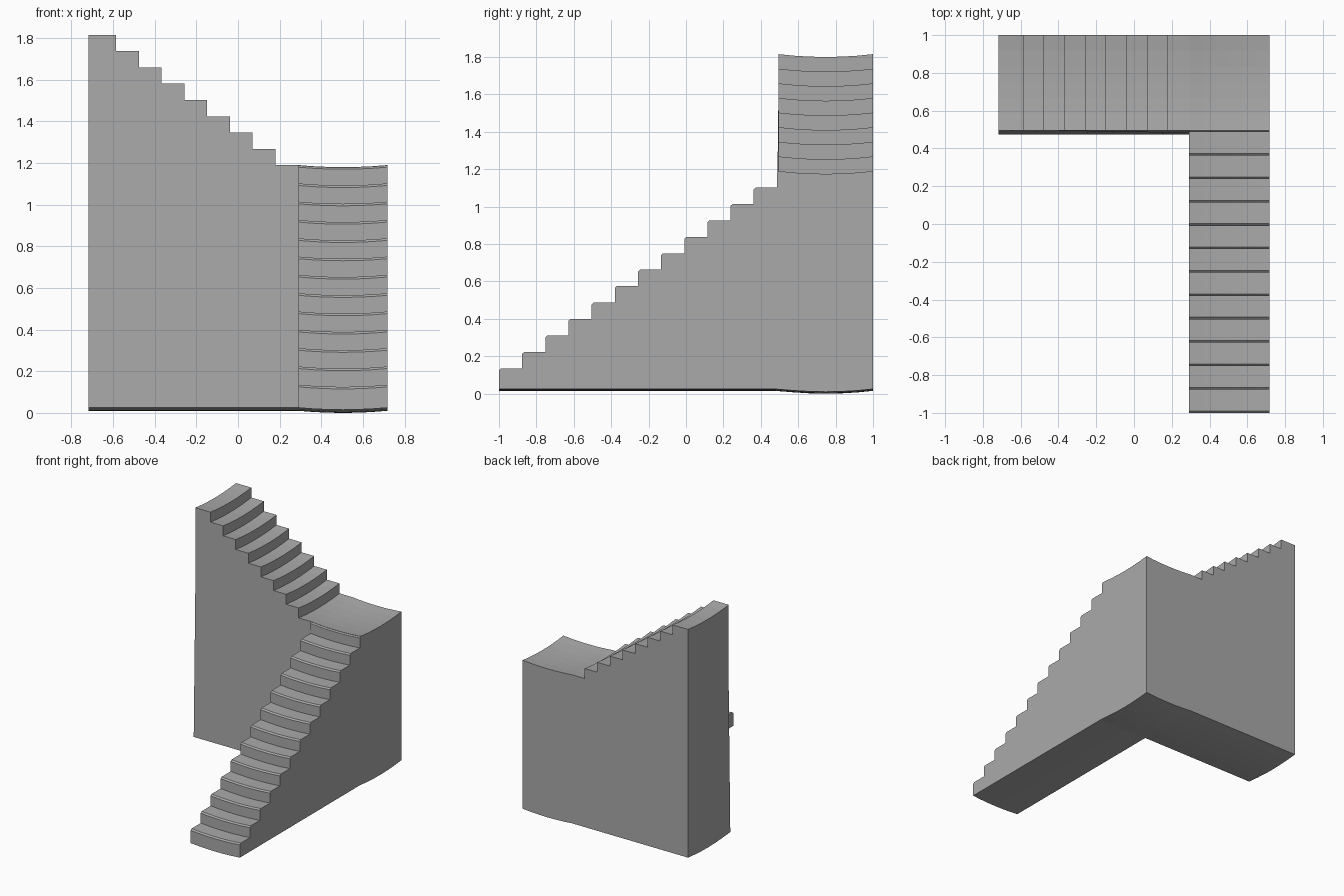
import bpy
import bmesh

cube = bpy.data.objects.get("Cube")
if cube:
    bpy.data.objects.remove(cube, do_unlink=True)

X_IN, X_OUT, X_END = 0.29, 0.717, -0.717
Y_IN, Y_OUT, Y_FRONT = 0.495, 1.0, -1.0
BASE, LANDING, TOP = 0.025, 1.19, 1.815
SEG = 6

stone = bpy.data.materials.new("grey_stone")
stone.use_nodes = True
stone.diffuse_color = (0.4, 0.4, 0.4, 1)
stone.node_tree.nodes["Principled BSDF"].inputs["Base Color"].default_value = (0.4, 0.4, 0.4, 1)


def spread(a, b, n):
    return [a + (b - a) * i / n for i in range(n + 1)]


def dip(v, a, b, depth):
    """Worn hollow across a flight, zero at both sides."""
    t = min(max((v - a) / (b - a), 0), 1)
    return 4 * depth * t * (1 - t)


def build(name, profile, stations, place):
    """Sweep a closed profile through stations, then sag it."""
    bm = bmesh.new()
    rings = [[bm.verts.new(place(s, u, z)) for u, z in profile] for s in stations]
    n = len(profile)
    for r, q in zip(rings, rings[1:]):
        for i in range(n):
            j = (i + 1) % n
            bm.faces.new((r[i], r[j], q[j], q[i]))
    bm.faces.new(rings[0])
    bm.faces.new(rings[-1])
    for v in bm.verts:
        v.co.z -= dip(v.co.x, X_IN, X_OUT, 0.01) + dip(v.co.y, Y_IN, Y_OUT, 0.015)
    bmesh.ops.recalc_face_normals(bm, faces=bm.faces)
    mesh = bpy.data.meshes.new(name)
    bm.to_mesh(mesh)
    bm.free()
    mesh.materials.append(stone)
    obj = bpy.data.objects.new(name, mesh)
    bpy.context.collection.objects.link(obj)
    return obj


# Lower flight: thirteen risers with bevelled nosings, climbing to the landing
steps = 12
rise = (LANDING - 0.135) / steps
run = (0.486 - Y_FRONT) / steps
lower = [(Y_FRONT, BASE)]
for i in range(steps + 1):
    y, z = Y_FRONT + run * i, 0.135 + rise * i
    if i:
        lower.append((y, z - rise))
    lower += [(y, z - 0.01), (y + 0.011, z)]
lower.append((lower[-1][0], BASE))
build("lower_flight", lower, spread(X_IN, X_OUT, SEG), lambda s, u, z: (s, u, z))

# Upper flight and corner landing: eight plain risers climbing sideways
steps = 8
rise = (TOP - LANDING) / steps
run = (0.18 + 0.585) / (steps - 1)
across = spread(X_OUT, X_IN, SEG)
upper = [(x, LANDING) for x in across]
for i in range(steps):
    x, z = 0.18 - run * i, LANDING + rise * i
    upper += [(x, z), (x, z + rise)]
upper += [(X_END, TOP), (X_END, LANDING), (X_END, BASE)]
upper += [(x, BASE) for x in reversed(across)]


def lean(s, u, z):
    # The inner wall spreads slightly toward its foot
    foot = 0.02 if s == Y_IN and z < LANDING - 0.01 else 0
    return (u, s - foot, z)


build("upper_flight", upper, spread(Y_IN, Y_OUT, SEG), lean)
